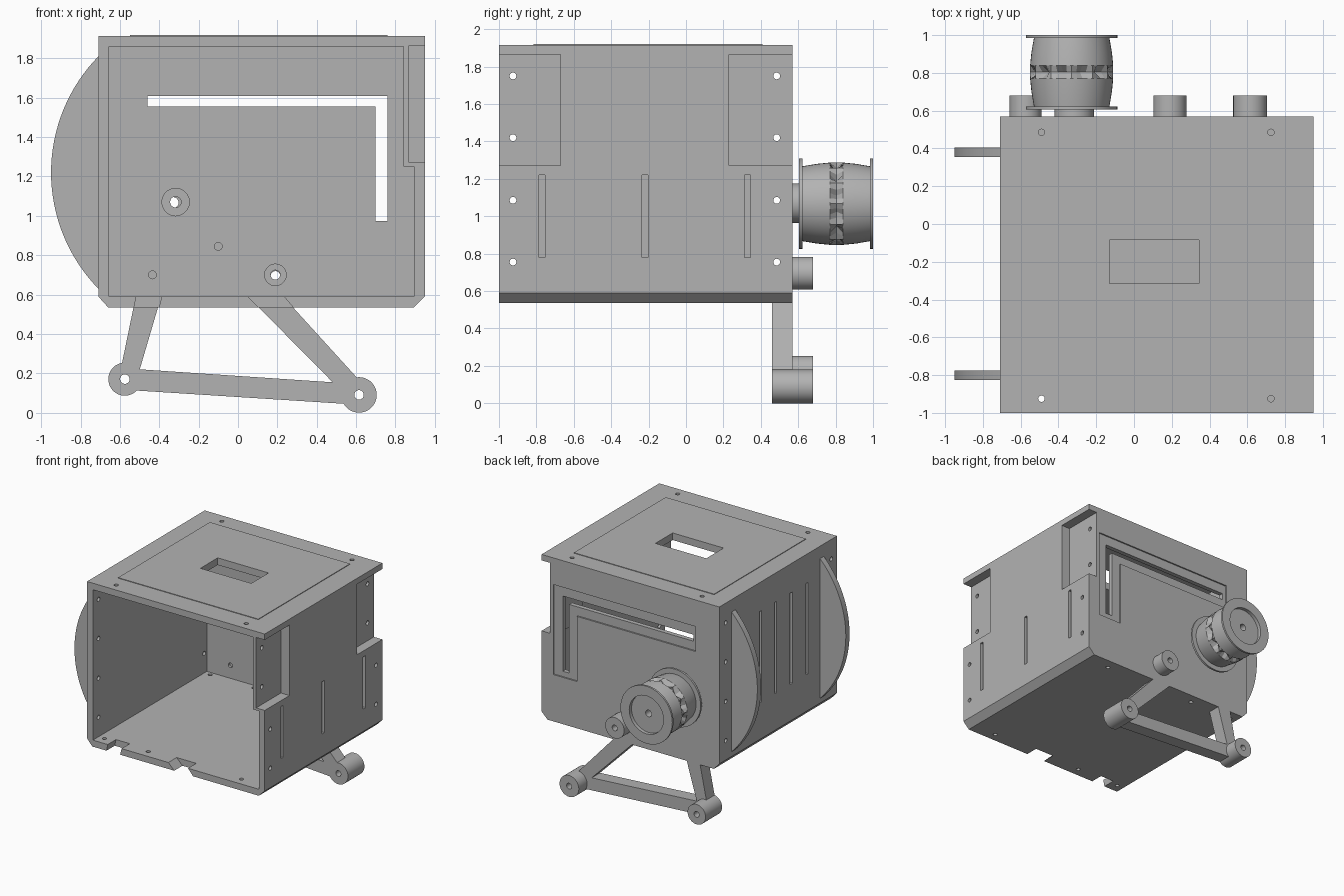
import bpy, bmesh, math

if "Cube" in bpy.data.objects:
    bpy.data.objects.remove(bpy.data.objects["Cube"], do_unlink=True)

grey = bpy.data.materials.new("plain_grey")
grey.use_nodes = True
colour = (0.45, 0.45, 0.45, 1)
grey.diffuse_color = colour
grey.node_tree.nodes["Principled BSDF"].inputs["Base Color"].default_value = colour


def finish(name, bm, smooth=False):
    bmesh.ops.recalc_face_normals(bm, faces=bm.faces)
    mesh = bpy.data.meshes.new(name)
    bm.to_mesh(mesh)
    bm.free()
    mesh.materials.append(grey)
    obj = bpy.data.objects.new(name, mesh)
    bpy.context.collection.objects.link(obj)
    if smooth:
        bpy.ops.object.select_all(action="DESELECT")
        obj.select_set(True)
        bpy.context.view_layer.objects.active = obj
        bpy.ops.object.shade_smooth_by_angle(angle=math.radians(25))
    return obj


def prism(name, outline, y0, y1, smooth=False):
    """Extrude an x-z outline along y."""
    bm = bmesh.new()
    face = bm.faces.new([bm.verts.new((x, y0, z)) for x, z in outline])
    side = bmesh.ops.extrude_face_region(bm, geom=[face])["geom"]
    moved = [v for v in side if isinstance(v, bmesh.types.BMVert)]
    bmesh.ops.translate(bm, verts=moved, vec=(0, y1 - y0, 0))
    return finish(name, bm, smooth)


def box(name, x0, x1, y0, y1, z0, z1):
    return prism(name, [(x0, z0), (x1, z0), (x1, z1), (x0, z1)], y0, y1)


def rod(axis, centre, r, length):
    """Round cutter along one axis."""
    steps = [2 * math.pi * i / 20 for i in range(20)]
    obj = prism("hole_cutter", [(r * math.cos(a), r * math.sin(a)) for a in steps],
                -length / 2, length / 2)
    turn = {"x": (0, 0, math.pi / 2), "y": (0, 0, 0), "z": (math.pi / 2, 0, 0)}
    obj.rotation_euler = turn[axis]
    obj.location = centre
    return obj


def lathe(name, x, z, profile, teeth_ring=None, segments=48):
    """Spin a closed (radius, y) loop about an axis along y."""
    bm = bmesh.new()
    rings = []
    for j, (r, y) in enumerate(profile):
        ring = []
        for i in range(segments):
            a = 2 * math.pi * i / segments
            dip = 0.025 * (2 - abs(i % 4 - 2)) if j == teeth_ring else 0
            ring.append(bm.verts.new((x + (r - dip) * math.cos(a), y,
                                      z + (r - dip) * math.sin(a))))
        rings.append(ring)
    for j, a in enumerate(rings):
        b = rings[(j + 1) % len(rings)]
        for i in range(segments):
            k = (i + 1) % segments
            bm.faces.new((a[i], a[k], b[k], b[i]))
    return finish(name, bm, True)


def tube(name, x, z, y0, y1, r, hole):
    return lathe(name, x, z, [(hole, y0), (r, y0), (r, y1), (hole, y1)])


def cut(target, cutters):
    for c in cutters:
        c.hide_render = True
        m = target.modifiers.new("cut", "BOOLEAN")
        m.operation, m.solver, m.object = "DIFFERENCE", "EXACT", c
    bpy.context.view_layer.update()
    graph = bpy.context.evaluated_depsgraph_get()
    mesh = bpy.data.meshes.new_from_object(target.evaluated_get(graph))
    target.modifiers.clear()
    target.data = mesh
    for c in cutters:
        bpy.data.objects.remove(c, do_unlink=True)


# Housing: chamfered block, open at the front
L, R, BACK, TOP = -0.71, 0.95, 0.57, 1.915
housing = prism("housing", [(L, 0.59), (L + 0.05, 0.535), (R - 0.055, 0.535),
                            (R, 0.59), (R, TOP), (L, TOP)], -1, BACK)
cuts = [box("cavity", -0.655, 0.84, -1.1, 0.52, 0.59, 1.86),
        box("cavity_low", 0.5, 0.895, -1.1, 0.52, 0.59, 1.25),
        box("cavity_mid", 0.5, 0.895, -0.62, 0.18, 0.7, 1.86),
        # Corner pockets in the side wall
        box("front_pocket", 0.87, 1, -1.1, -0.67, 1.27, 1.865),
        box("back_pocket", 0.87, 1, 0.23, 0.7, 1.27, 1.865)]

# Angled slot through the back wall with its shallow surround
slot = [(-0.46, 1.61), (0.76, 1.61), (0.76, 0.975), (0.7, 0.975), (0.7, 1.555), (-0.46, 1.555)]
surround = [(-0.49, 1.69), (0.84, 1.69), (0.84, 0.93), (0.62, 0.93), (0.62, 1.48), (-0.49, 1.48)]
cuts += [prism("slot", slot, 0.4, 0.7), prism("surround", surround, 0.558, 0.7)]

# Long grooves in both side walls
for y in (-0.77, -0.22, 0.33):
    cuts.append(box("groove", R - 0.03, 1, y - 0.016, y + 0.016, 0.78, 1.22))
for y in (-0.6, -0.39, -0.18, 0.02):
    cuts.append(box("groove", -0.8, L + 0.03, y - 0.016, y + 0.016, 0.9, 1.67))

# Screw holes in the sides, top and floor
for y in (-0.925, 0.485):
    for z in (0.755, 1.085, 1.42, 1.75):
        cuts += [rod("x", (x, y, z), 0.018, 0.3) for x in (L, R)]
    cuts += [rod("z", (x, y, TOP), 0.017, 0.3) for x in (-0.49, 0.725)]
    cuts += [rod("z", (x, y, 0.55), 0.017, 0.3) for x in (-0.6, -0.19, 0.68)]

# Shaft holes and blind holes in the back wall
for x, z, r, wide in ((0.19, 0.7, 0.024, 0.055), (-0.317, 1.07, 0.028, 0.07)):
    cuts += [rod("y", (x, 0.55, z), r, 0.3), rod("y", (x, 0.5, z), wide, 0.08)]
for x, z in ((-0.435, 0.7), (-0.1, 0.845)):
    cuts.append(rod("y", (x, 0.5, z), 0.02, 0.08))

# Slanted notches in the front edge of the floor
cuts += [prism("notch", [(-0.535, 0.5), (-0.41, 0.5), (-0.385, 0.6), (-0.515, 0.6)], -1.1, -0.89),
         prism("notch", [(0.14, 0.5), (0.31, 0.5), (0.225, 0.6), (0.04, 0.6)], -1.1, -0.89),
         box("window", -0.13, 0.345, -0.315, -0.085, 1.7, 2.1)]
cut(housing, cuts)

# Thin raised panel on the top, with the same window
panel = box("top_panel", -0.55, 0.76, -0.815, 0.41, TOP - 0.002, TOP + 0.005)
cut(panel, [box("window", -0.13, 0.345, -0.315, -0.085, 1.7, 2.1)])

# Two curved fins on the left-hand wall
arc = [math.pi + 0.78 * (i / 16 - 1) for i in range(33)]
fin = [(-0.105 + 0.845 * math.cos(a), 1.22 + 0.845 * math.sin(a)) for a in arc]
prism("front_fin", fin, -0.825, -0.775, True)
prism("back_fin", fin, 0.355, 0.405, True)

# Three-bar linkage hanging below the back wall
prism("steep_arm", [(-0.53, 0.54), (-0.405, 0.54), (-0.505, 0.2), (-0.6, 0.2)], 0.46, BACK)
prism("slanted_arm", [(0.1, 0.54), (0.275, 0.54), (0.625, 0.155), (0.53, 0.105)], 0.46, BACK)
prism("lower_link", [(-0.53, 0.113), (0.57, 0.043), (0.57, 0.148), (-0.53, 0.222)], 0.46, BACK)
tube("right_pivot", -0.575, 0.17, 0.46, 0.68, 0.084, 0.024)
tube("left_pivot", 0.615, 0.09, 0.46, 0.68, 0.09, 0.024)
tube("upper_pivot", 0.19, 0.695, BACK - 0.01, 0.68, 0.088, 0.024)

# Spool on its boss: flanges, tapered drums, toothed middle and sunk end
tube("spool_boss", -0.317, 1.07, BACK - 0.01, 0.61, 0.105, 0.028)
lathe("spool", -0.33, 1.067, [
    (0.028, 0.605), (0.242, 0.605), (0.242, 0.622), (0.2, 0.622), (0.213, 0.7),
    (0.22, 0.77), (0.22, 0.805), (0.22, 0.84), (0.213, 0.91), (0.2, 0.984),
    (0.242, 0.984), (0.242, 1), (0.16, 1), (0.16, 0.97), (0.028, 0.97)], teeth_ring=6)
